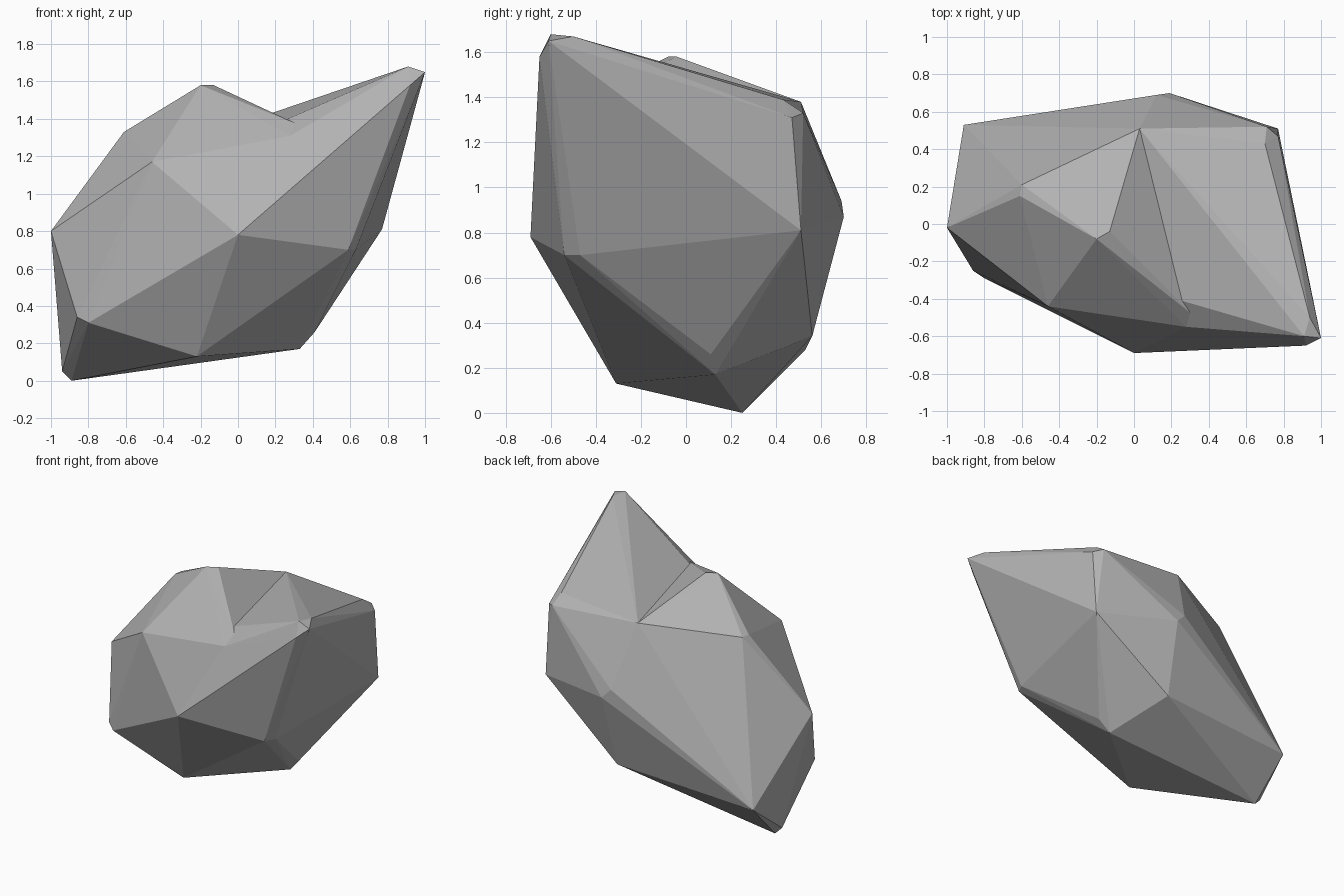
import bpy, bmesh

default = bpy.data.objects.get("Cube")
if default:
    bpy.data.objects.remove(default, do_unlink=True)

# One stone colour
stone = bpy.data.materials.new("stone grey")
stone.use_nodes = True
grey = (0.45, 0.45, 0.45, 1)
stone.diffuse_color = grey
stone.node_tree.nodes["Principled BSDF"].inputs["Base Color"].default_value = grey

# Corners; chipped corners carry several close points
corners = {
    "west": [(-1, -.02, .8)],
    "west_foot": [(-.89, .25, 0), (-.94, .24, .05)],
    "west_front": [(-.8, -.29, .31), (-.86, -.25, .34)],
    "front_foot": [(-.22, -.31, .13)],
    "east_foot": [(.33, .13, .17), (.41, .11, .26)],
    "front": [(0, -.69, .78)],
    "east_front": [(.59, -.54, .7), (.63, -.47, .7)],
    "east_back": [(.77, .51, .81), (.76, .46, .8)],
    "back": [(.12, .69, .94), (.19, .7, .87)],
    "back_foot": [(.16, .56, .34)],
    "west_back": [(-.91, .53, .28)],
    "shoulder": [(-.61, .15, 1.33), (-.6, .21, 1.33)],
    "brow": [(-.46, -.44, 1.17)],
    "summit": [(-.2, -.08, 1.58), (-.13, -.04, 1.58)],
    "notch_lip": [(.28, -.55, 1.31)],
    "notch_front": [(.22, -.4, 1.38), (.32, -.49, 1.37)],
    "notch_back": [(.03, .51, 1.38)],
    "tip": [(1, -.61, 1.65), (.91, -.6, 1.68), (.92, -.65, 1.58), (.94, -.5, 1.67)],
    "east_top": [(.71, .52, 1.33), (.77, .47, 1.31), (.7, .43, 1.39)],
}


def hull(name, keys):
    """Convex block wrapped around the named corners."""
    bm = bmesh.new()
    for key in keys:
        for point in corners[key]:
            bm.verts.new(point)
    result = bmesh.ops.convex_hull(bm, input=bm.verts[:])
    unused = {g for g in result["geom_interior"] + result["geom_unused"]
              if isinstance(g, bmesh.types.BMVert) and g.is_valid}
    bmesh.ops.delete(bm, geom=list(unused), context='VERTS')
    bmesh.ops.recalc_face_normals(bm, faces=bm.faces[:])
    mesh = bpy.data.meshes.new(name)
    bm.to_mesh(mesh)
    bm.free()
    mesh.materials.append(stone)
    obj = bpy.data.objects.new(name, mesh)
    bpy.context.collection.objects.link(obj)
    return obj


# Rounded main block, and the leaning spur beyond the notch
boulder = hull("boulder", [k for k in corners if k not in ("tip", "east_top")])
spur = hull("spur", ["tip", "east_top", "notch_back", "notch_front", "notch_lip",
                     "front", "east_front", "east_back", "back", "back_foot", "east_foot"])

# Fuse both blocks into one closed rock
fuse = boulder.modifiers.new("fuse", 'BOOLEAN')
fuse.operation = 'UNION'
fuse.solver = 'EXACT'
fuse.object = spur
bpy.context.view_layer.objects.active = boulder
boulder.select_set(True)
bpy.ops.object.modifier_apply(modifier=fuse.name)
bpy.data.objects.remove(spur, do_unlink=True)
